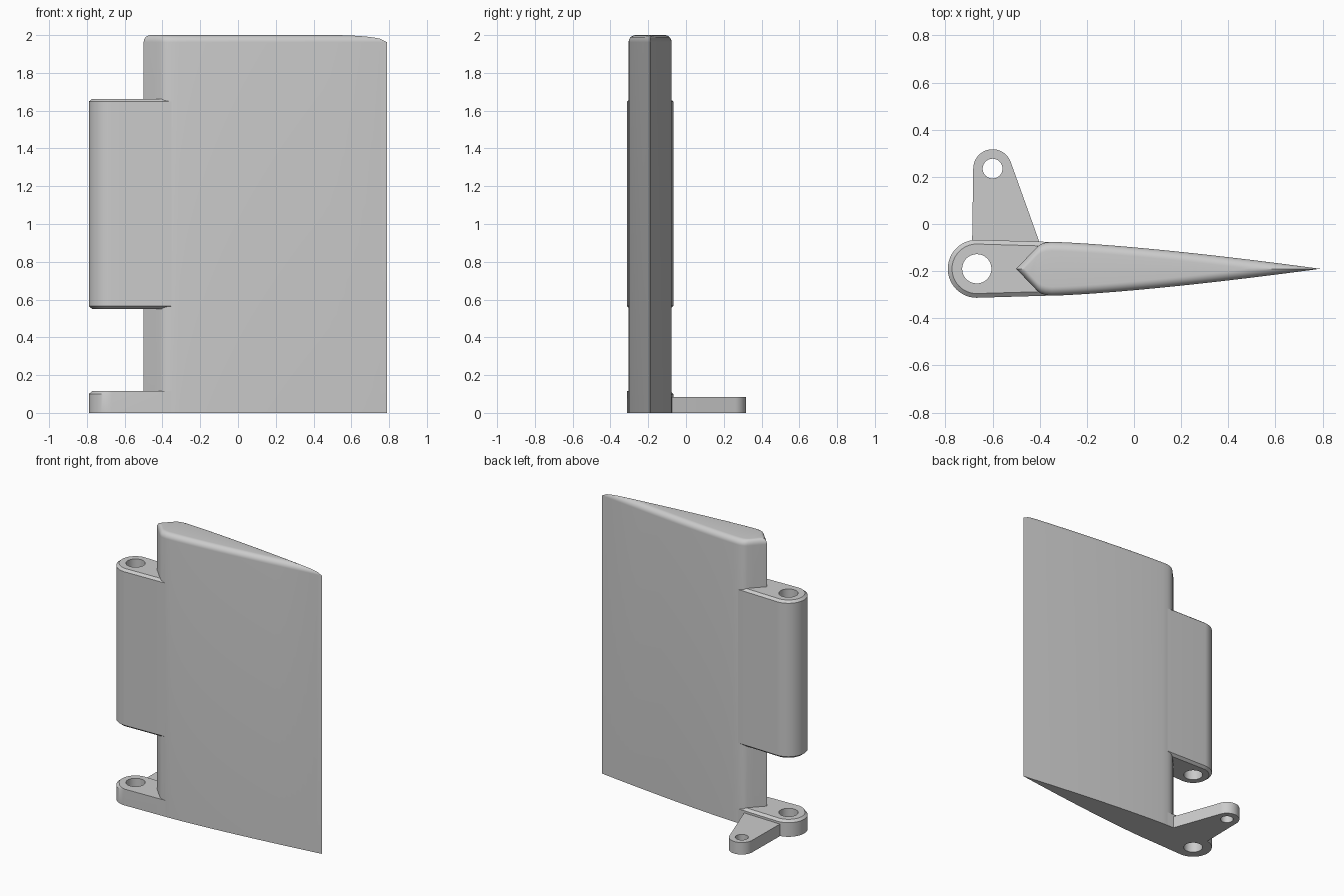
import bpy
import bmesh
from math import cos, sin, acos, pi, radians
from mathutils import Vector

if "Cube" in bpy.data.objects:
    bpy.data.objects.remove(bpy.data.objects["Cube"])

MID_Y = -0.19                      # plane of the blade
PIVOT = Vector((-0.667, MID_Y))    # hinge axis

grey = bpy.data.materials.new("plain grey")
grey.use_nodes = True
grey.diffuse_color = (0.6, 0.6, 0.6, 1)
grey.node_tree.nodes["Principled BSDF"].inputs["Base Color"].default_value = (0.6, 0.6, 0.6, 1)


def finish(bm, name):
    bmesh.ops.remove_doubles(bm, verts=bm.verts, dist=0.0003)
    bmesh.ops.recalc_face_normals(bm, faces=bm.faces)
    mesh = bpy.data.meshes.new(name)
    bm.to_mesh(mesh)
    bm.free()
    mesh.materials.append(grey)
    obj = bpy.data.objects.new(name, mesh)
    bpy.context.collection.objects.link(obj)
    return obj


def activate(obj):
    bpy.ops.object.select_all(action="DESELECT")
    obj.select_set(True)
    bpy.context.view_layer.objects.active = obj


def loft(name, rings):
    """Skin a stack of outlines and cap both ends."""
    bm = bmesh.new()
    loops = [[bm.verts.new(p) for p in ring] for ring in rings]
    n = len(rings[0])
    for a, b in zip(loops, loops[1:]):
        for i in range(n):
            j = (i + 1) % n
            bm.faces.new((a[i], a[j], b[j], b[i]))
    bm.faces.new(loops[0])
    bm.faces.new(loops[-1])
    return finish(bm, name)


def drill(obj, centre, radius):
    bm = bmesh.new()
    bmesh.ops.create_cone(bm, cap_ends=True, segments=48, radius1=radius,
                          radius2=radius, depth=6)
    bmesh.ops.translate(bm, verts=bm.verts, vec=(*centre, 0))
    cutter = finish(bm, "hole_cutter")
    cutter.hide_render = True
    mod = obj.modifiers.new("hole", "BOOLEAN")
    mod.operation, mod.solver, mod.object = "DIFFERENCE", "EXACT", cutter
    activate(obj)
    bpy.ops.object.modifier_apply(modifier=mod.name)
    bpy.data.objects.remove(cutter)


def smooth(obj):
    activate(obj)
    bpy.ops.object.shade_smooth_by_angle(angle=radians(30))


# Blade: pointed nose, tapering tail, rounded top rim
def half_width(x):
    nose = [(-0.5, 0), (-0.41, 0.094), (-0.395, 0.105), (-0.375, 0.111), (-0.35, 0.114)]
    for (x0, h0), (x1, h1) in zip(nose, nose[1:]):
        if x <= x1:
            return h0 + (h1 - h0) * (x - x0) / (x1 - x0)
    return 0.114 * (1 - ((x + 0.35) / 1.14) ** 1.35)


def blade():
    rim, steps, top = 0.038, 8, 2.0
    stations = [-0.5, -0.497, -0.49, -0.48, -0.465, -0.44, -0.41, -0.395, -0.375, -0.35]
    stations += [-0.35 + 1.14 * i / 30 for i in range(1, 31)]
    bm = bmesh.new()
    rows = []
    for x in stations:
        h = max(half_width(x), 0)
        a_max = acos(1 - h / rim) if h < rim else pi / 2
        arc = [(max(h - rim * (1 - cos(a)), 0), top - rim + rim * sin(a))
               for a in (a_max * k / steps for k in range(steps + 1))]
        section = [(-h, 0)] + [(-w, z) for w, z in arc] + [(w, z) for w, z in reversed(arc)] + [(h, 0)]
        rows.append([bm.verts.new((x, MID_Y + w, z)) for w, z in section])
    for a, b in zip(rows, rows[1:]):
        for i in range(len(a)):
            j = (i + 1) % len(a)
            bm.faces.new((a[i], a[j], b[j], b[i]))
    return finish(bm, "blade")


smooth(blade())


# Hinge lugs: round nose around the pivot, tail buried in the blade
def lug_outline(inset, front_fade=False):
    radius, points = 0.123, []
    for k in range(33):
        a = pi / 2 + pi * k / 32
        r = radius - inset
        if front_fade:
            r = radius - inset * min(1, max(0, (32 - k) / 8))
        points.append((PIVOT.x + r * cos(a), MID_Y + r * sin(a)))
    front_inset = 0 if front_fade else inset
    points += [(-0.31, MID_Y - 0.1125 + front_inset), (-0.31, MID_Y + 0.1125 - inset)]
    return points


def lug(name, layers, fade=False):
    obj = loft(name, [[(x, y, z) for x, y in lug_outline(c, fade)] for z, c in layers])
    drill(obj, PIVOT, 0.062)
    smooth(obj)


lug("hinge_barrel", [(0.55, 0.018), (0.565, 0), (1.648, 0), (1.663, 0.018)])
lug("lower_hinge_lug", [(0, 0), (0.1, 0), (0.115, 0.018)], True)

# Control arm: tapered plate with a rounded, drilled end
ARM_END = Vector((-0.6, 0.235))
arc = [radians(18 + 160 * k / 24) for k in range(25)]
outline = [(ARM_END.x + 0.082 * cos(a), ARM_END.y + 0.082 * sin(a)) for a in arc]
outline += [(-0.687, -0.1), (-0.393, -0.1)]
arm = loft("control_arm", [[(x, y, z) for x, y in outline] for z in (0, 0.085)])
drill(arm, ARM_END, 0.042)
smooth(arm)
